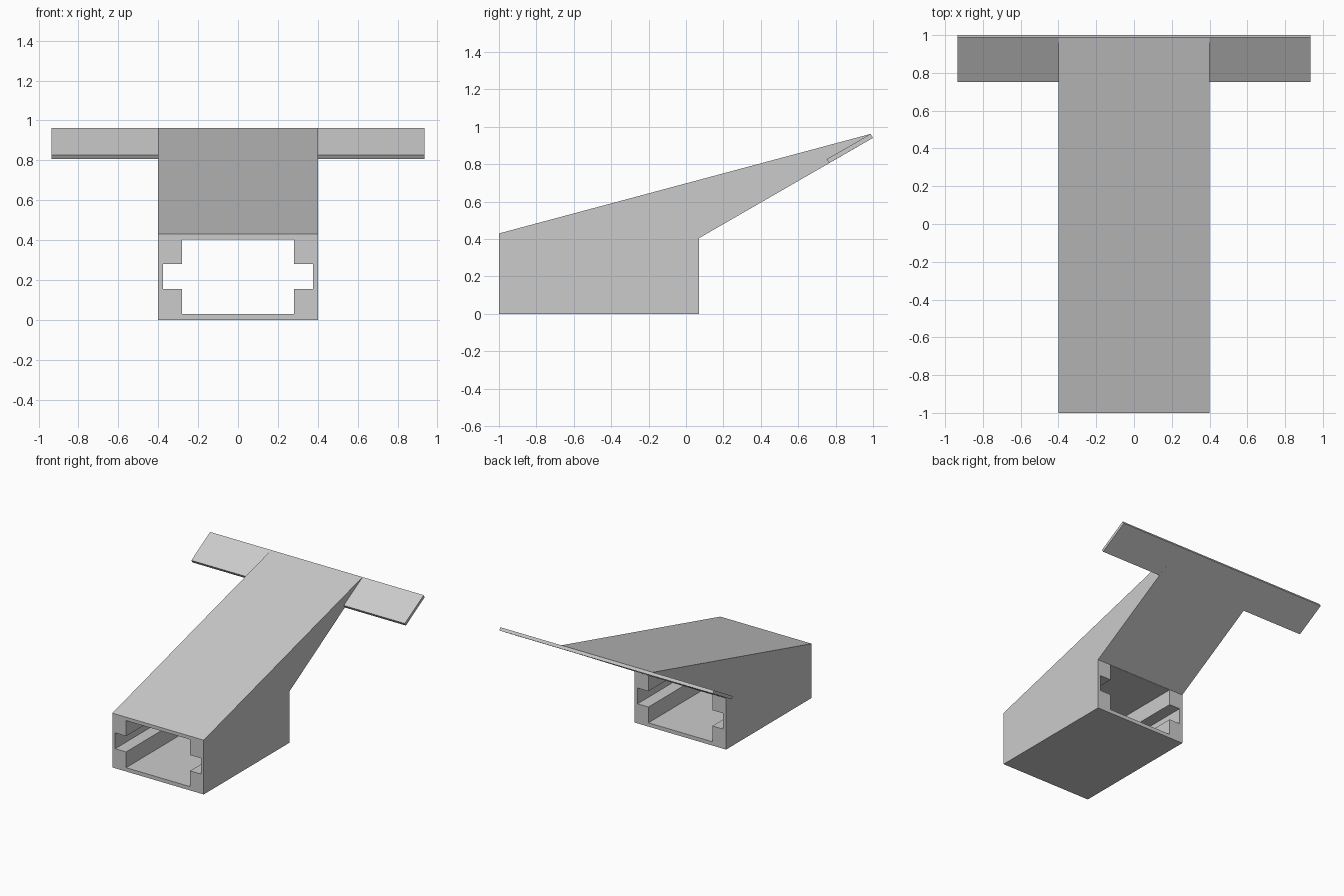
import bpy, bmesh
from mathutils import Vector

cube = bpy.data.objects.get("Cube")
if cube:
    bpy.data.objects.remove(cube, do_unlink=True)

grey = bpy.data.materials.new("light_grey")
grey.use_nodes = True
grey.diffuse_color = (0.6, 0.6, 0.6, 1)
grey.node_tree.nodes["Principled BSDF"].inputs["Base Color"].default_value = (0.6, 0.6, 0.6, 1)


def prism(name, points, sweep):
    """Extrude a closed outline of 3D points along a vector."""
    bm = bmesh.new()
    face = bm.faces.new([bm.verts.new(p) for p in points])
    ext = bmesh.ops.extrude_face_region(bm, geom=[face])["geom"]
    moved = [v for v in ext if isinstance(v, bmesh.types.BMVert)]
    bmesh.ops.translate(bm, verts=moved, vec=Vector(sweep))
    bmesh.ops.recalc_face_normals(bm, faces=bm.faces)
    mesh = bpy.data.meshes.new(name)
    bm.to_mesh(mesh)
    bm.free()
    mesh.materials.append(grey)
    obj = bpy.data.objects.new(name, mesh)
    bpy.context.collection.objects.link(obj)
    return obj


half = 0.4        # body half width
span = 0.935      # wing tip
back = 0.07       # rear of the hollow base

# Body: boxy base that tapers into a raised rear blade
side = [(-1, 0), (back, 0), (back, 0.405), (1, 0.941), (0.987, 0.962), (-1, 0.43)]
body = prism("wedge_body", [(-half, y, z) for y, z in side], (2 * half, 0, 0))

# Channel: cross-shaped tunnel running through the base
right = [(0.28, 0.03), (0.28, 0.155), (0.375, 0.155), (0.375, 0.28), (0.28, 0.28), (0.28, 0.403)]
outline = right + [(-x, z) for x, z in reversed(right)]
cutter = prism("channel_cutter", [(x, -1.1, z) for x, z in outline], (0, back + 1.2, 0))
cutter.hide_render = True
cut = body.modifiers.new("channel", "BOOLEAN")
cut.operation = "DIFFERENCE"
cut.solver = "EXACT"
cut.object = cutter
bpy.context.view_layer.objects.active = body
bpy.ops.object.modifier_apply(modifier=cut.name)
bpy.data.objects.remove(cutter, do_unlink=True)

# Wings: thin plates lying along the underside of the blade
plate = [(0.765, 0.806), (1, 0.941), (0.987, 0.962), (0.752, 0.827)]
for name, s in (("left_wing", 1), ("right_wing", -1)):
    prism(name, [(s * half, y, z) for y, z in plate], (s * (span - half), 0, 0))
